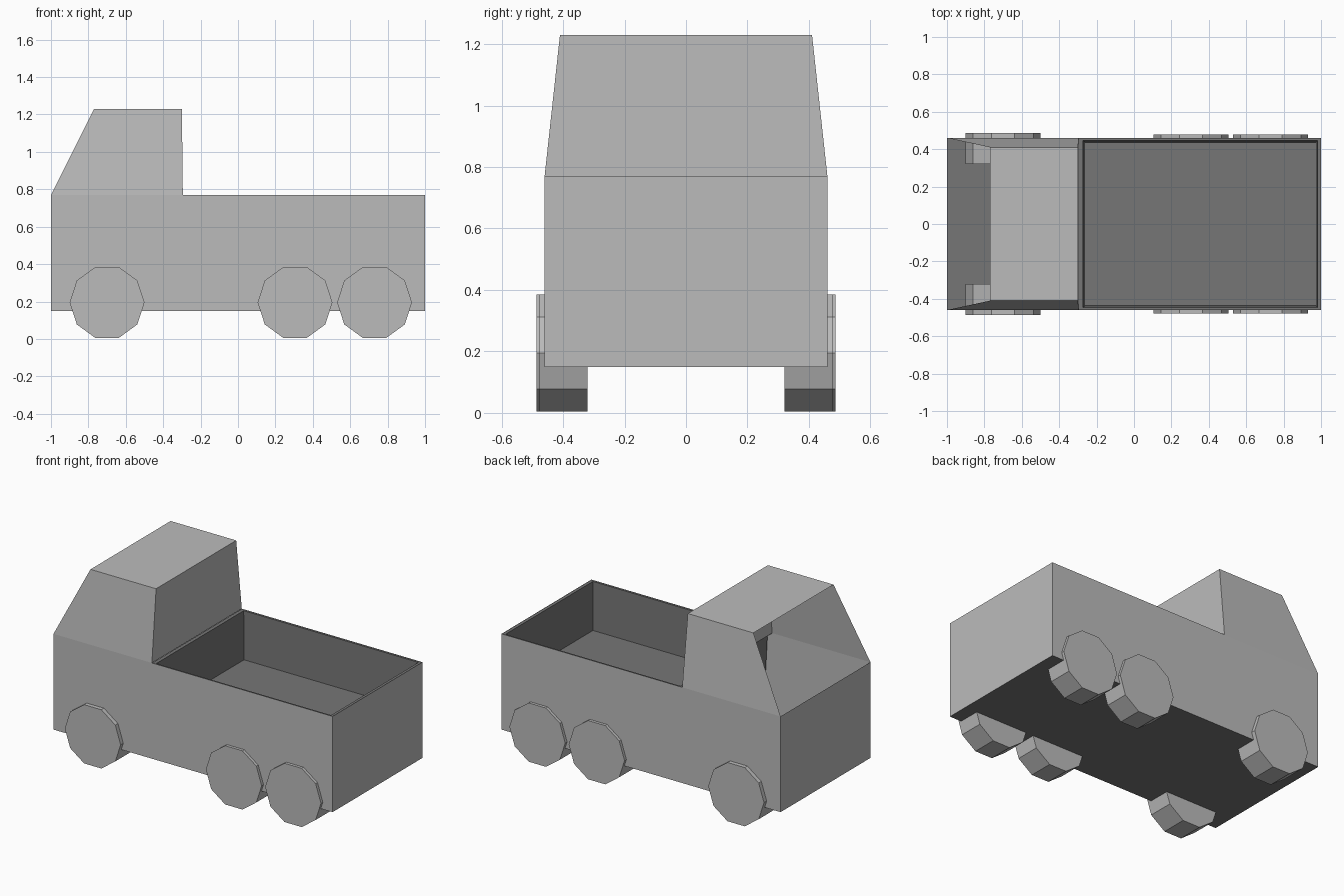
import bpy, math
from mathutils import Matrix

if "Cube" in bpy.data.objects:
    bpy.data.objects.remove(bpy.data.objects["Cube"])


def material(name, v):
    m = bpy.data.materials.new(name)
    m.diffuse_color = (v, v, v, 1)
    m.use_nodes = True
    m.node_tree.nodes["Principled BSDF"].inputs["Base Color"].default_value = m.diffuse_color
    return m


light = material("light_grey", 0.5)
dark = material("dark_grey", 0.18)


def make(name, verts, faces, mat):
    me = bpy.data.meshes.new(name)
    me.from_pydata(verts, [], faces)
    me.materials.append(mat)
    ob = bpy.data.objects.new(name, me)
    bpy.context.collection.objects.link(ob)
    return ob


# Body shell: one side profile (x, z, half width), open windscreen and open bed
W, R = 0.46, 0.41
side = [(-1, 0.15, W), (1, 0.15, W), (1, 0.77, W), (-0.295, 0.77, W),
        (-0.30, 1.23, R), (-0.77, 1.23, R), (-1, 0.77, W)]
n = len(side)
verts = [(x, -w, z) for x, z, w in side] + [(x, w, z) for x, z, w in side]
panels = [(0, 1, 2, 3, 6), (6, 3, 4, 5)]
faces = panels + [tuple(i + n for i in reversed(p)) for p in panels]
# tailgate, cab back, roof, nose
for a, b in [(1, 2), (3, 4), (4, 5), (6, 0)]:
    faces.append((b, a, a + n, b + n))
make("body_shell", verts, faces, light)

# Underside floor
make("floor", [(-1, -W, 0.15), (-1, W, 0.15), (1, W, 0.15), (1, -W, 0.15)],
     [(0, 1, 2, 3)], dark)


# Cargo bed: rim, tapered walls and floor
def ring(x0, x1, y, z):
    return [(x0, -y, z), (x1, -y, z), (x1, y, z), (x0, y, z)]


verts = (ring(-0.295, 1, W, 0.768) + ring(-0.272, 0.98, 0.447, 0.768)
         + ring(-0.262, 0.972, 0.436, 0.457))
faces = [(8, 9, 10, 11)]
for k in (0, 4):
    for i in range(4):
        j = (i + 1) % 4
        faces.append((k + i, k + j, k + 4 + j, k + 4 + i))
make("cargo_bed", verts, faces, dark)


# Ten sided wheels
def wheel(name, x, sign, outer):
    r, inner, s = 0.2, 0.32, 10
    verts = []
    for y in (outer, inner):
        for i in range(s):
            a = 2 * math.pi * i / s
            verts.append((x + r * math.cos(a), -y, 0.195 + r * math.sin(a)))
    faces = [tuple(range(s)), tuple(reversed(range(s, 2 * s)))]
    for i in range(s):
        j = (i + 1) % s
        faces.append((j, i, i + s, j + s))
    ob = make(name, verts, faces, light)
    if sign > 0:
        ob.data.transform(Matrix.Scale(-1, 4, (0, 1, 0)))
        ob.data.flip_normals()


for label, x, outer in [("front", -0.70, 0.487), ("middle", 0.305, 0.479),
                        ("rear", 0.73, 0.479)]:
    for sign, where in [(-1, "right"), (1, "left")]:
        wheel(f"{label}_{where}_wheel", x, sign, outer)
